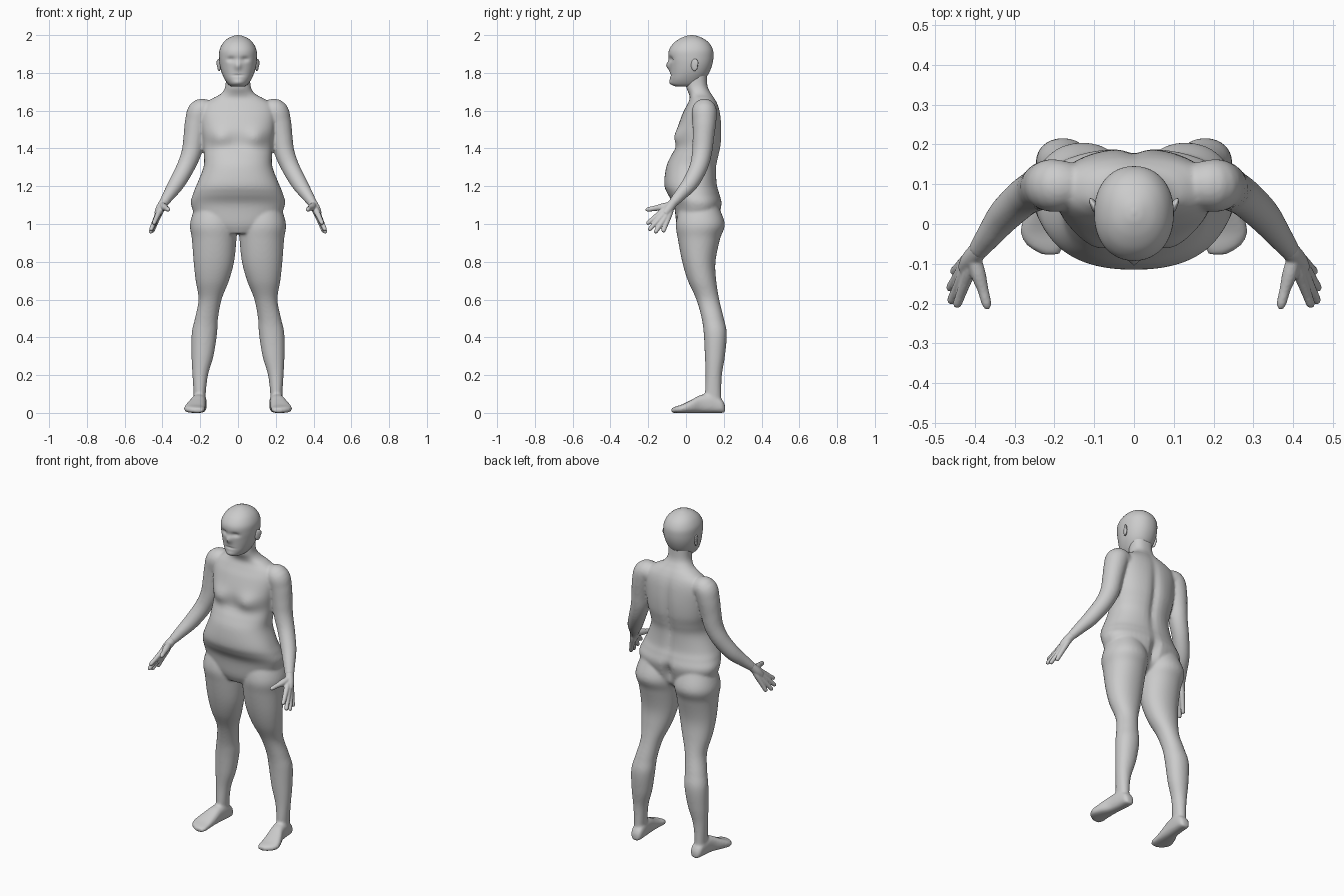
import bpy, bmesh, math
from mathutils import Vector, Matrix

if "Cube" in bpy.data.objects:
    bpy.data.objects.remove(bpy.data.objects["Cube"])

skin = bpy.data.materials.new("light_grey")
skin.diffuse_color = (0.6, 0.6, 0.6, 1)
skin.use_nodes = True
skin.node_tree.nodes["Principled BSDF"].inputs["Base Color"].default_value = skin.diffuse_color


def spline(keys, n):
    """Catmull-Rom samples through tuples of any length."""
    k = [Vector(v) for v in keys]
    k = [k[0] * 2 - k[1]] + k + [k[-1] * 2 - k[-2]]
    out = []
    for i in range(1, len(k) - 2):
        a, b, c, d = k[i - 1:i + 3]
        for j in range(n):
            t = j / n
            out.append(0.5 * (2 * b + (c - a) * t + (2 * a - 5 * b + 4 * c - d) * t * t
                              + (3 * b - a - 3 * c + d) * t ** 3))
    return out + [k[-2]]


def oval(c, u, v, power=2.0, n=48):
    """Superellipse ring around c with half axes u and v."""
    pts = []
    for i in range(n):
        a = 2 * math.pi * i / n
        s, t = math.cos(a), math.sin(a)
        pts.append(c + u * math.copysign(abs(s) ** (2 / power), s)
                   + v * math.copysign(abs(t) ** (2 / power), t))
    return pts


def loft(bm, rings, bumps=(), side=1):
    """Skin rings into a closed part; bumps are (x, y, z, sx, sz, dy), front side only if y < 0.07."""
    loops = []
    for ring in rings:
        loop = []
        for p in ring:
            p = p.copy()
            push = 0
            for x, y, z, sx, sz, dy in bumps:
                if (p.y < 0.07) == (y < 0.07):
                    push += dy * math.exp(-((p.x - x) / sx) ** 2 - ((p.z - z) / sz) ** 2)
            loop.append(bm.verts.new((p.x * side, p.y + push, p.z)))
        loops.append(loop)
    faces = [bm.faces.new(loops[0]), bm.faces.new(loops[-1])]
    n = len(loops[0])
    for a, b in zip(loops, loops[1:]):
        faces += [bm.faces.new((a[i], a[(i + 1) % n], b[(i + 1) % n], b[i])) for i in range(n)]
    bmesh.ops.recalc_face_normals(bm, faces=faces)


def upright(keys, power, n=6):
    """Level rings from (z, centre x, half width, front y, back y)."""
    return [oval(Vector((cx, (f + b) / 2, z)), Vector((w, 0, 0)), Vector((0, (b - f) / 2, 0)), power)
            for z, cx, w, f, b in spline(keys, n)]


def tube(keys, n=6, seg=24):
    """Round rings along a path of (x, y, z, radius)."""
    s = spline(keys, n)
    rings = []
    for i, p in enumerate(s):
        t = (s[min(i + 1, len(s) - 1)] - s[max(i - 1, 0)]).xyz.normalized()
        u = t.cross(Vector((0, 1, 0.3))).normalized()
        rings.append(oval(p.xyz, u * p.w, t.cross(u) * p.w, 2, seg))
    return rings


def ball(bm, c, size, side=1, turn=0):
    m = Matrix.Translation((c[0] * side, c[1], c[2])) @ Matrix.Rotation(turn * side, 4, 'Z')
    bmesh.ops.create_uvsphere(bm, u_segments=24, v_segments=16, radius=1,
                              matrix=m @ Matrix.Diagonal((*size, 1)))


def finish(name, bm, voxel=0, smooth=0):
    me = bpy.data.meshes.new(name)
    bm.to_mesh(me)
    bm.free()
    me.materials.append(skin)
    me.polygons.foreach_set("use_smooth", [True] * len(me.polygons))
    ob = bpy.data.objects.new(name, me)
    bpy.context.collection.objects.link(ob)
    if voxel:
        r = ob.modifiers.new("fuse", 'REMESH')
        r.mode, r.voxel_size, r.use_smooth_shade = 'VOXEL', voxel, True
        s = ob.modifiers.new("soften", 'SMOOTH')
        s.factor, s.iterations = 0.5, smooth


# Body: torso and neck, legs, feet and arms fused into one skin
body = bmesh.new()
torso = [(0.95, 0, .11, -.03, .11), (1.0, 0, .20, -.05, .16), (1.1, 0, .248, -.065, .19),
         (1.16, 0, .238, -.098, .178), (1.21, 0, .218, -.115, .165), (1.3, 0, .183, -.105, .163),
         (1.36, 0, .18, -.08, .175), (1.42, 0, .185, -.047, .187), (1.5, 0, .195, -.045, .19),
         (1.58, 0, .2, -.02, .183), (1.63, 0, .185, .005, .17), (1.665, 0, .135, .02, .152),
         (1.69, 0, .09, .015, .135), (1.73, 0, .067, .0, .115), (1.81, 0, .065, .0, .11)]
chest = [(s * .095, 0, 1.455, .06, .05, -.026) for s in (1, -1)]
back = [(0, .2, 1.4, .025, .2, -.018), (0, .2, 1.06, .025, .06, -.03)]
loft(body, upright(torso, 2.3), chest + back)

leg = [(1.1, .125, .10, -.03, .17), (1.0, .13, .124, -.053, .205), (.92, .126, .118, -.043, .18),
       (.8, .128, .107, -.02, .156), (.7, .136, .088, .01, .16), (.6, .148, .061, .055, .176),
       (.5, .167, .061, .083, .2), (.42, .178, .067, .094, .216), (.3, .188, .058, .1, .206),
       (.2, .2, .041, .104, .19), (.1, .203, .032, .1, .187), (.03, .203, .03, .1, .19)]
foot = [(.207, .2, .018, .04), (.19, .2, .033, .07), (.14, .203, .037, .1), (.08, .21, .04, .095),
        (.03, .222, .05, .07), (-.02, .23, .056, .045), (-.055, .222, .046, .034), (-.077, .21, .022, .025)]
arm = [(.13, .1, 1.585, .05), (.195, .097, 1.598, .066), (.218, .097, 1.54, .063),
       (.232, .092, 1.46, .057), (.246, .085, 1.38, .053), (.278, .066, 1.3, .048),
       (.325, .022, 1.215, .043), (.365, -.03, 1.155, .033), (.395, -.07, 1.11, .025)]
for side in (1, -1):
    loft(body, upright(leg, 2.1), side=side)
    loft(body, [oval(Vector((cx, y, h / 2)), Vector((w, 0, 0)), Vector((0, 0, h / 2)), 2.6)
                for y, cx, w, h in spline(foot, 5)], side=side)
    loft(body, tube(arm), side=side)
finish("body", body, 0.0075, 6)

# Head with eye hollows, brow and lips
head = bmesh.new()
skull = [(1.728, 0, .035, -.055, .05), (1.74, 0, .052, -.078, .085), (1.765, 0, .07, -.084, .1),
         (1.8, 0, .086, -.084, .122), (1.84, 0, .096, -.087, .138), (1.88, 0, .1, -.092, .145),
         (1.92, 0, .098, -.09, .143), (1.955, 0, .082, -.068, .125), (1.98, 0, .057, -.035, .095),
         (1.995, 0, .026, 0, .06), (2.0, 0, .004, .025, .035)]
face = [(s * .036, 0, 1.872, .02, .014, .014) for s in (1, -1)]
face += [(0, 0, 1.838, .014, .022, -.018), (0, 0, 1.787, .025, .005, .006), (0, 0, 1.75, .025, .014, -.006)]
loft(head, upright(skull, 2.15, 8), face)
finish("head", head)

# Ears
ears = bmesh.new()
for side in (1, -1):
    ball(ears, (.1, .045, 1.842), (.009, .02, .034), side, -0.35)
    ball(ears, (.106, .052, 1.852), (.006, .015, .022), side, -0.35)
finish("ears", ears, 0.004, 2)

# Hands: wrist and palm, four fingers, thumb
knuckles = [(.424, -.146, 1.05), (.432, -.133, 1.036), (.433, -.115, 1.027), (.428, -.096, 1.027)]
tips = [(.447, -.208, 1.0), (.462, -.198, .966), (.465, -.165, .952), (.455, -.122, .957)]
wrist = Vector((.395, -.07, 1.11))
for side, name in ((1, "left_hand"), (-1, "right_hand")):
    hand = bmesh.new()
    loft(hand, tube([(.378, -.048, 1.133, .024), (.395, -.07, 1.11, .024), (.412, -.092, 1.08, .024),
                     (.424, -.112, 1.053, .02)]), side=side)
    for k, t in zip(knuckles, tips):
        k, t = Vector(k), Vector(t)
        loft(hand, tube([(*wrist, .015), (*wrist.lerp(k, .6), .017), (*k, .0145),
                         (*k.lerp(t, .5), .0125), (*k.lerp(t, .9), .011), (*t, .005)], 4, 16), side=side)
    loft(hand, tube([(.402, -.085, 1.1, .017), (.392, -.125, 1.09, .019), (.38, -.165, 1.083, .014),
                     (.371, -.2, 1.077, .012), (.368, -.215, 1.075, .005)], 4, 16), side=side)
    finish(name, hand, 0.004, 3)
